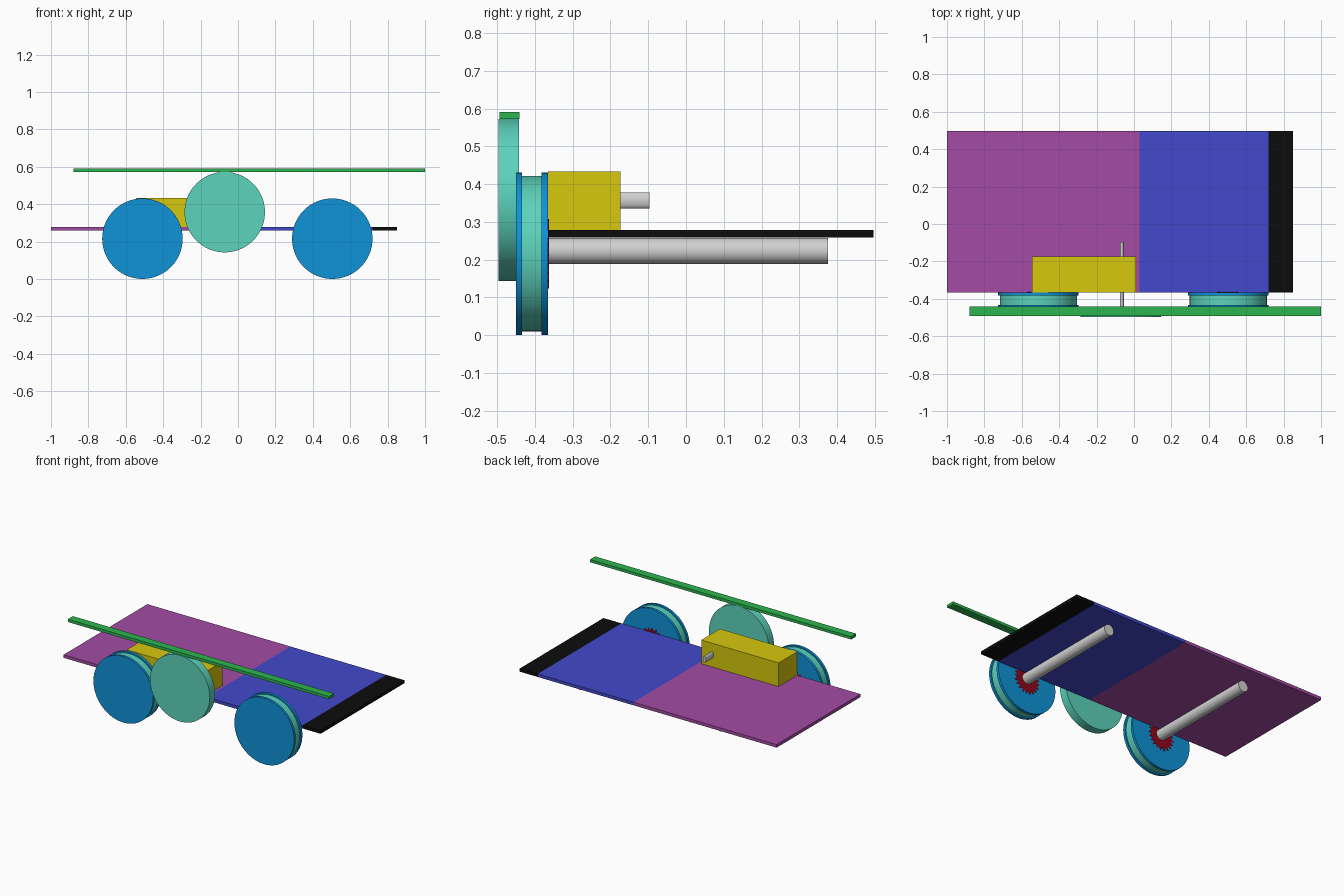
import bpy, bmesh, math

if "Cube" in bpy.data.objects:
    bpy.data.objects.remove(bpy.data.objects["Cube"])


def material(name, rgb):
    lin = [(c / 255 / 12.92) if c < 11 else ((c / 255 + 0.055) / 1.055) ** 2.4 for c in rgb]
    m = bpy.data.materials.new(name)
    m.diffuse_color = (*lin, 1)
    m.use_nodes = True
    m.node_tree.nodes["Principled BSDF"].inputs["Base Color"].default_value = m.diffuse_color
    return m


PURPLE = material("purple", (163, 76, 163))
BLUE = material("indigo blue", (66, 73, 203))
BLACK = material("black", (12, 12, 12))
WHEEL_BLUE = material("wheel blue", (14, 147, 215))
TEAL = material("teal", (92, 211, 188))
GREEN = material("green", (44, 180, 78))
YELLOW = material("yellow", (215, 200, 14))
GREY = material("light grey", (208, 208, 208))
RED = material("dark red", (145, 6, 28))


def box(name, x, y, z, mat):
    bpy.ops.mesh.primitive_cube_add(size=1, location=[sum(r) / 2 for r in (x, y, z)])
    o = bpy.context.object
    o.name = name
    o.scale = [r[1] - r[0] for r in (x, y, z)]
    bpy.ops.object.transform_apply(location=False, rotation=False, scale=True)
    o.data.materials.append(mat)


def disc(name, x, z, y0, y1, r, mat, squash=1.0, sides=96):
    """Cylinder lying along y."""
    bpy.ops.mesh.primitive_cylinder_add(vertices=sides, radius=r, depth=y1 - y0,
                                        location=(x, (y0 + y1) / 2, z),
                                        rotation=(math.pi / 2, 0, 0))
    o = bpy.context.object
    o.name = name
    o.scale.x = squash
    bpy.ops.object.transform_apply(location=False, rotation=True, scale=True)
    o.data.materials.append(mat)
    bpy.ops.object.shade_smooth_by_angle()


def toothed_hub(name, x, z, y0, y1, r_in, r_out, teeth, mat):
    bm = bmesh.new()
    ring = []
    for i in range(teeth * 4):
        a = 2 * math.pi * i / (teeth * 4)
        r = r_out if i % 4 < 2 else r_in
        ring.append(bm.verts.new((x + r * math.cos(a), y0, z + r * math.sin(a))))
    face = bm.faces.new(ring)
    ext = bmesh.ops.extrude_face_region(bm, geom=[face])["geom"]
    moved = [g for g in ext if isinstance(g, bmesh.types.BMVert)]
    bmesh.ops.translate(bm, verts=moved, vec=(0, y1 - y0, 0))
    bmesh.ops.recalc_face_normals(bm, faces=bm.faces)
    me = bpy.data.meshes.new(name)
    bm.to_mesh(me)
    bm.free()
    me.materials.append(mat)
    bpy.context.collection.objects.link(bpy.data.objects.new(name, me))


# Base plate in three coloured sections
for name, x, mat in (("plate_left", (-1.0, 0.03), PURPLE),
                     ("plate_middle", (0.03, 0.72), BLUE),
                     ("plate_right_end", (0.72, 0.85), BLACK)):
    box(name, x, (-0.365, 0.496), (0.259, 0.279), mat)

# Flanged wheels with toothed hubs and axles
for side, x in (("left", -0.511), ("right", 0.504)):
    disc(side + "_wheel_outer_flange", x, 0.216, -0.450, -0.434, 0.215, WHEEL_BLUE)
    disc(side + "_wheel_tread", x, 0.216, -0.434, -0.382, 0.206, TEAL)
    disc(side + "_wheel_inner_flange", x, 0.216, -0.382, -0.365, 0.215, WHEEL_BLUE)
    toothed_hub(side + "_wheel_hub", x, 0.216, -0.370, -0.363, 0.075, 0.092, 20, RED)
    disc(side + "_axle", x, 0.223, -0.367, 0.376, 0.035, GREY, sides=48)

# Motor and its flattened shaft
box("motor", (-0.545, 0.012), (-0.365, -0.174), (0.279, 0.433), YELLOW)
disc("motor_shaft", -0.065, 0.357, -0.445, -0.096, 0.0215, GREY, squash=0.5, sides=32)

# Drive wheel carrying the long bar
disc("drive_wheel", -0.071, 0.358, -0.496, -0.442, 0.215, TEAL)
box("top_bar", (-0.88, 1.0), (-0.493, -0.441), (0.573, 0.591), GREEN)
